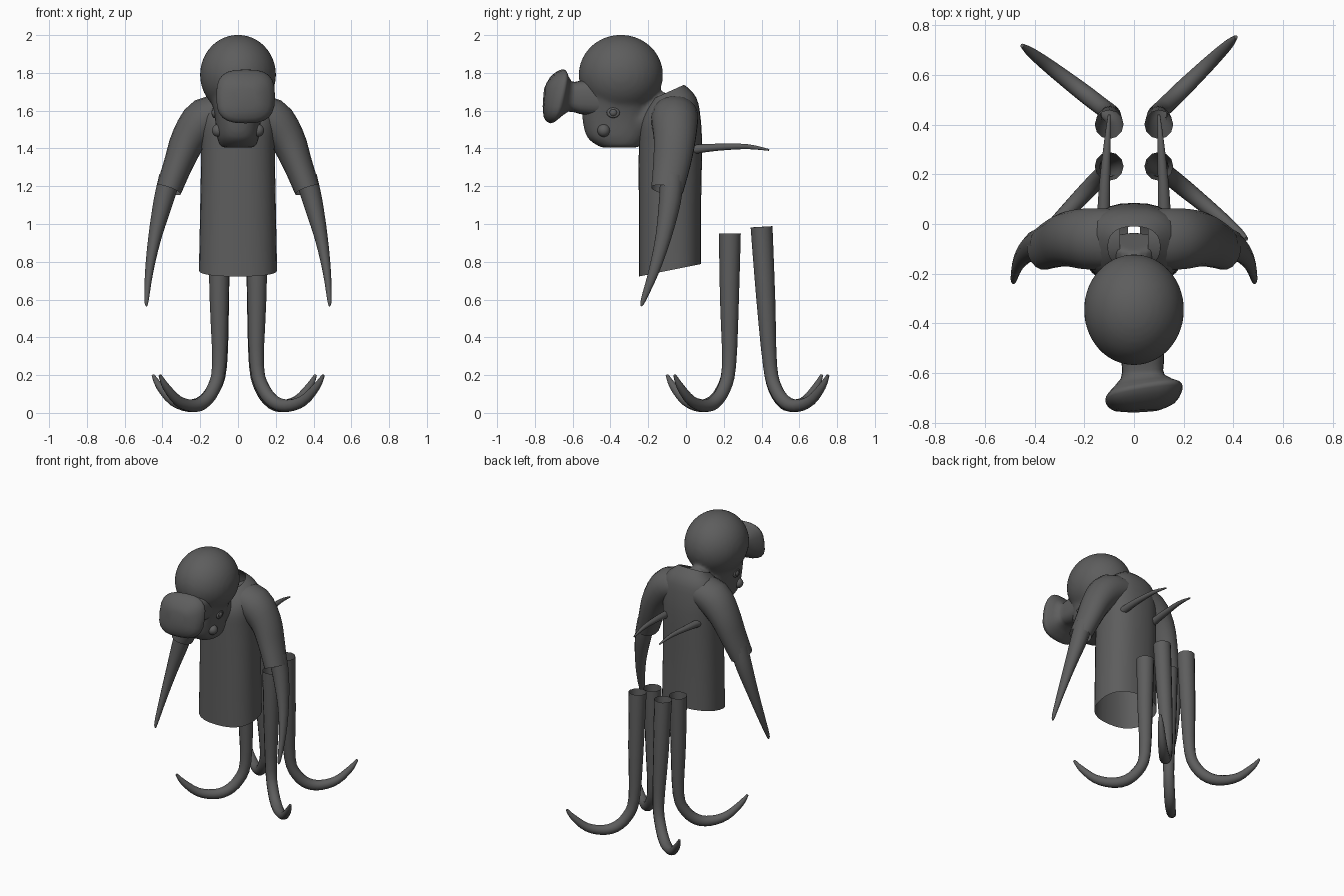
import bpy, bmesh, math
from mathutils import Vector

if "Cube" in bpy.data.objects:
    bpy.data.objects.remove(bpy.data.objects["Cube"])

grey = bpy.data.materials.new("dark grey")
grey.diffuse_color = (0.11, 0.11, 0.11, 1)
grey.use_nodes = True
grey.node_tree.nodes["Principled BSDF"].inputs["Base Color"].default_value = grey.diffuse_color


def finish(name, bm, angle=60):
    bmesh.ops.recalc_face_normals(bm, faces=bm.faces)
    mesh = bpy.data.meshes.new(name)
    bm.to_mesh(mesh)
    bm.free()
    mesh.materials.append(grey)
    obj = bpy.data.objects.new(name, mesh)
    bpy.context.collection.objects.link(obj)
    for o in bpy.context.selected_objects:
        o.select_set(False)
    obj.select_set(True)
    bpy.context.view_layer.objects.active = obj
    bpy.ops.object.shade_smooth_by_angle(angle=math.radians(angle))
    return obj


def spline(rows, steps=3):
    """Catmull-Rom resampling of rows of numbers."""
    rows = [Vector(r) for r in rows]
    out = []
    for i in range(len(rows) - 1):
        a, b, c, d = rows[max(i - 1, 0)], rows[i], rows[i + 1], rows[min(i + 2, len(rows) - 1)]
        for s in range(steps):
            t = s / steps
            out.append(0.5 * (2 * b + (c - a) * t + (2 * a - 5 * b + 4 * c - d) * t * t
                              + (3 * b - a - 3 * c + d) * t ** 3))
    return out + [rows[-1]]


def loft(bm, rings, cap_start=False, cap_end=False):
    loops = [[bm.verts.new(p) for p in ring] for ring in rings]
    n = len(loops[0])
    for a, b in zip(loops, loops[1:]):
        for i in range(n):
            bm.faces.new((a[i], a[(i + 1) % n], b[(i + 1) % n], b[i]))
    if cap_start:
        bm.faces.new(loops[0])
    if cap_end:
        bm.faces.new(loops[-1])


def oval(n, power):
    """Unit superellipse points."""
    for i in range(n):
        t = 2 * math.pi * i / n
        c, s = math.cos(t), math.sin(t)
        yield (math.copysign(abs(c) ** (2 / power), c), math.copysign(abs(s) ** (2 / power), s))


def tube(bm, rows, sides=12, cap_start=False, cap_end=True, steps=3):
    """Rows are x, y, z, half width, half depth along y."""
    rows = spline(rows, steps)
    pts = [Vector(r[:3]) for r in rows]
    rings = []
    side = None
    for i, r in enumerate(rows):
        tan = (pts[min(i + 1, len(pts) - 1)] - pts[max(i - 1, 0)]).normalized()
        ref = side if side else (Vector((0, 1, 0)) if abs(tan.y) < 0.8 else Vector((0, 0, 1)))
        side = (ref - tan * ref.dot(tan)).normalized()
        other = tan.cross(side)
        rings.append([pts[i] + other * c * r[3] + side * s * r[4] for c, s in oval(sides, 2)])
    loft(bm, rings, cap_start, cap_end)


def upright(bm, rows, power, sides=28, **caps):
    """Rows are z, front y, back y, half width, tilt."""
    rings = []
    for z, y0, y1, hx, tilt in spline(rows):
        rings.append([(c * hx, (y0 + y1) / 2 + s * (y1 - y0) / 2, z + tilt * s * (y1 - y0) / 2)
                      for c, s in oval(sides, power)])
    loft(bm, rings, **caps)


# Shirt body, open at hem and collar
bm = bmesh.new()
upright(bm, [(0.755, -.25, .08, .207, .2), (1.1, -.25, .08, .2, .06), (1.4, -.25, .085, .195, 0),
             (1.54, -.245, .078, .2, .08), (1.635, -.215, .055, .18, .25),
             (1.7, -.175, -.01, .105, .45)], 2.4)
finish("shirt_body", bm)

for s, side in ((1, "right"), (-1, "left")):
    # Sleeve, open at the cuff
    bm = bmesh.new()
    tube(bm, [(s * .04, -.06, 1.59, .09, .12), (s * .17, -.06, 1.555, .115, .125),
              (s * .26, -.06, 1.45, .095, .112), (s * .315, -.075, 1.32, .078, .1),
              (s * .367, -.1, 1.18, .068, .086)], 18, cap_end=False)
    finish(side + "_sleeve", bm)

    # Tapering arm
    bm = bmesh.new()
    tube(bm, [(s * .36, -.075, 1.25, .058, .062), (s * .395, -.085, 1.12, .052, .058),
              (s * .44, -.12, .93, .035, .042), (s * .47, -.17, .75, .022, .028),
              (s * .484, -.225, .6, .012, .014), (s * .484, -.236, .565, .004, .004)])
    finish(side + "_arm", bm)

    # Back spike
    bm = bmesh.new()
    tube(bm, [(s * .122, .04, 1.395, .026, .026), (s * .118, .16, 1.406, .022, .02),
              (s * .108, .32, 1.41, .014, .014), (s * .1, .44, 1.392, .005, .005)], 10)
    finish(side + "_back_spike", bm)

    # Small ball and ringed eye on the cheek
    for name, y, z, x, r in (("cheek_ball", -.435, 1.495, .105, .034), ("eye", -.385, 1.59, .118, .024)):
        bm = bmesh.new()
        bmesh.ops.create_uvsphere(bm, u_segments=14, v_segments=10, radius=r)
        bmesh.ops.translate(bm, verts=bm.verts, vec=(s * x, y, z))
        finish(side + "_" + name, bm)
    bm = bmesh.new()
    rings = [[(s * (.125 + .01 * math.sin(b)), -.385 + (.026 + .009 * math.cos(b)) * math.cos(a),
               1.59 + (.02 + .009 * math.cos(b)) * math.sin(a))
              for b in (k * math.pi / 4 for k in range(8))]
             for a in (j * math.pi / 8 for j in range(17))]
    loft(bm, rings)
    bmesh.ops.remove_doubles(bm, verts=bm.verts, dist=1e-5)
    finish(side + "_eye_rim", bm)

# Four legs curling outward: top xy, ankle xy, tip xy, top height
for name, top, ankle, tip, height in (
        ("front_right_leg", (.1, .232), (.1, .228), (.452, -.06), .95),
        ("front_left_leg", (-.1, .232), (-.1, .228), (-.413, -.1), .95),
        ("back_right_leg", (.1, .4), (.095, .445), (.41, .752), .985),
        ("back_left_leg", (-.1, .4), (-.095, .445), (-.45, .718), .985)):
    top, ankle, tip = Vector(top), Vector(ankle), Vector(tip)
    rows = [(*top, height, .058, .058), (*top.lerp(ankle, .5), .6, .05, .05),
            (*ankle, .25, .037, .037)]
    for f, z, r in ((.1, .125, .036), (.27, .055, .036), (.47, .038, .033),
                    (.7, .065, .028), (.9, .14, .02), (1, .2, .008)):
        rows.append((*ankle.lerp(tip, f), z, r, r))
    bm = bmesh.new()
    tube(bm, rows, 12)
    finish(name, bm)

# Head: skull, jaw and neck fused into one skin
bm = bmesh.new()
bmesh.ops.create_uvsphere(bm, u_segments=32, v_segments=20, radius=1)
bmesh.ops.scale(bm, verts=bm.verts, vec=(.202, .224, .212))
bmesh.ops.translate(bm, verts=bm.verts, vec=(0, -.345, 1.79))
upright(bm, [(1.405, -.45, -.25, .09, 0), (1.46, -.525, -.215, .112, 0),
             (1.58, -.55, -.2, .125, 0), (1.7, -.535, -.18, .155, 0)], 2.3,
        cap_start=True, cap_end=True)
tube(bm, [(0, -.33, 1.54, .1, .1), (0, -.2, 1.56, .1, .1), (0, -.07, 1.63, .095, .085)],
     16, cap_start=True)
head = finish("head", bm)
mod = head.modifiers.new("fuse", "REMESH")
mod.mode = "VOXEL"
mod.voxel_size = 0.014
mod.use_smooth_shade = True
mod = head.modifiers.new("soften", "SMOOTH")
mod.factor = 0.5
mod.iterations = 6

# Snout with a flared, slightly tilted end
bm = bmesh.new()
rings = []
for x, y, z, hx, hz, tilt in spline([(.03, -.46, 1.67, .095, .1, 0), (.035, -.56, 1.67, .085, .088, 0),
                                     (.035, -.615, 1.675, .088, .08, .1), (.04, -.665, 1.678, .145, .13, .2),
                                     (.04, -.69, 1.675, .155, .142, .2), (.04, -.73, 1.67, .125, .11, .15),
                                     (.04, -.752, 1.668, .06, .055, .08)], 2):
    rings.append([(x + c * hx, y + tilt * (s * hz + .8 * c * hx), z + s * hz) for c, s in oval(24, 2.9)])
loft(bm, rings, cap_end=True)
finish("snout", bm)
